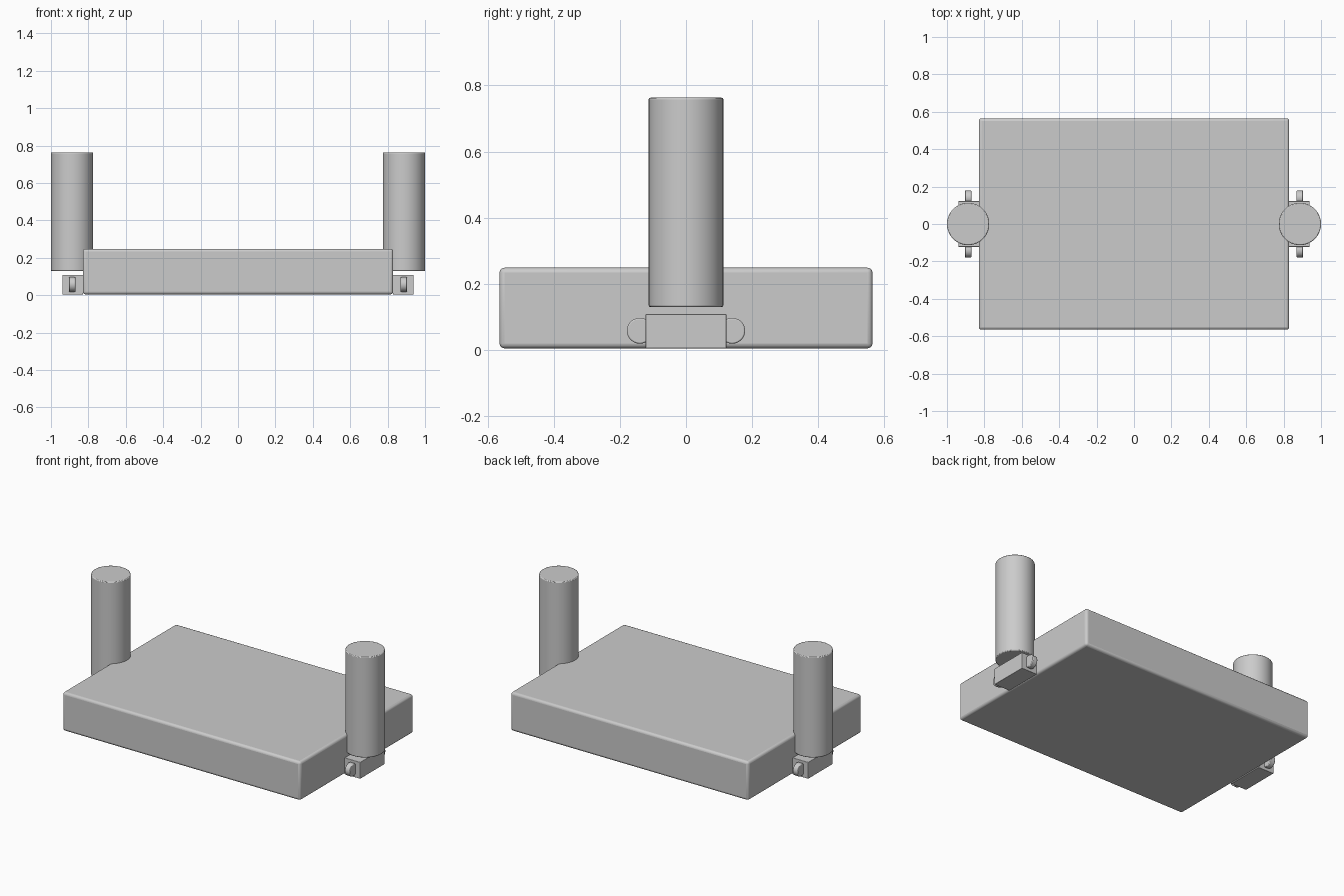
import bpy, math

if "Cube" in bpy.data.objects:
    bpy.data.objects.remove(bpy.data.objects["Cube"])


def finish(ob, name, bevel, segments=3):
    ob.name = name
    if bevel:
        m = ob.modifiers.new("bevel", "BEVEL")
        m.width, m.segments, m.limit_method = bevel, segments, "ANGLE"
    bpy.ops.object.shade_smooth_by_angle(angle=math.radians(35))
    return ob


def box(name, center, size, bevel=0.0):
    bpy.ops.mesh.primitive_cube_add(size=1, location=center)
    ob = bpy.context.object
    ob.scale = size
    bpy.ops.object.transform_apply(location=False, rotation=False, scale=True)
    return finish(ob, name, bevel)


def cylinder(name, center, radius, depth, axis="z", bevel=0.0):
    rot = (0, math.pi / 2, 0) if axis == "x" else (0, 0, 0)
    bpy.ops.mesh.primitive_cylinder_add(vertices=64, radius=radius, depth=depth,
                                        location=center, rotation=rot)
    return finish(bpy.context.object, name, bevel, 2)


# Main slab
box("base_slab", (0, 0, 0.126), (1.66, 1.13, 0.244), 0.015)

for side, s in (("left", -1), ("right", 1)):
    x = s * 0.887
    # Upright post
    cylinder(f"{side}_post", (x, 0, 0.446), 0.113, 0.634, bevel=0.005)
    # Bracket under the post
    box(f"{side}_bracket", (s * 0.883, 0, 0.056), (0.11, 0.244, 0.104), 0.002)
    # Small discs at the bracket ends
    for end, e in (("front", -1), ("back", 1)):
        cylinder(f"{side}_{end}_disc", (x, e * 0.14, 0.057), 0.039, 0.035,
                 axis="x", bevel=0.004)
